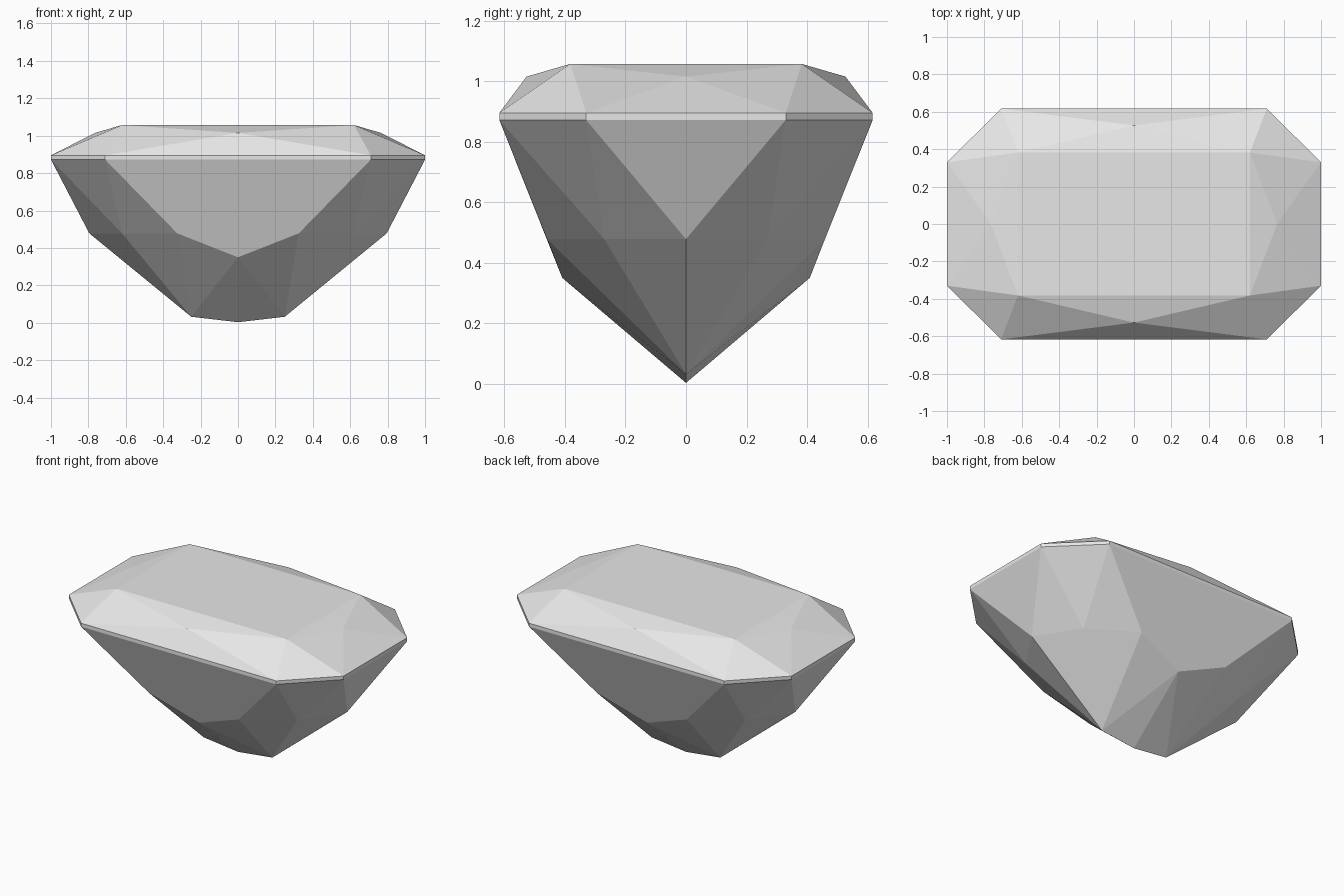
import bpy
import bmesh
import math

cube = bpy.data.objects.get("Cube")
if cube:
    bpy.data.objects.remove(cube, do_unlink=True)

# Corner points of one quarter of the cut stone
POINTS = {
    # flat table on top
    "table_centre": (0, 0, 1.057), "table_long": (0, 0.382, 1.057),
    "table_short": (0.62, 0, 1.057), "table_corner": (0.62, 0.382, 1.057),
    # raised crown points
    "crown_long": (0, 0.527, 1.015), "crown_short": (0.765, 0, 1.015),
    # girdle band
    "top_mid_long": (0, 0.617, 0.895), "top_long": (0.71, 0.617, 0.895),
    "top_short": (1, 0.33, 0.895), "top_mid_short": (1, 0, 0.895),
    "low_mid_long": (0, 0.617, 0.872), "low_long": (0.71, 0.617, 0.872),
    "low_short": (1, 0.33, 0.872), "low_mid_short": (1, 0, 0.872),
    # pavilion and keel
    "belly_long": (0, 0.409, 0.35), "belly_side": (0.325, 0.459, 0.478),
    "belly_corner": (0.62, 0.27, 0.478), "belly_short": (0.795, 0, 0.478),
    "keel_end": (0.25, 0, 0.032), "keel_tip": (0, 0, 0.003),
}

FACETS = [
    # table and crown
    "table_centre table_short table_corner table_long",
    "table_long table_corner crown_long",
    "crown_long table_corner top_long",
    "crown_long top_long top_mid_long",
    "table_corner top_short top_long",
    "table_corner crown_short top_short",
    "table_corner table_short crown_short",
    "crown_short top_mid_short top_short",
    # girdle
    "top_mid_long top_long low_long low_mid_long",
    "top_long top_short low_short low_long",
    "top_short top_mid_short low_mid_short low_short",
    # upper pavilion
    "low_mid_long low_long belly_side belly_long",
    "low_long belly_corner belly_side",
    "low_long low_short belly_corner",
    "low_short belly_short belly_corner",
    "low_short low_mid_short belly_short",
    # lower pavilion
    "belly_long belly_side keel_end",
    "belly_side belly_corner keel_end",
    "belly_corner belly_short keel_end",
    "belly_long keel_end keel_tip",
]

# Build a quarter, mirror it both ways, then join the flat facets
bm = bmesh.new()
verts = {name: bm.verts.new(co) for name, co in POINTS.items()}
for facet in FACETS:
    bm.faces.new([verts[name] for name in facet.split()])
for axis in "XY":
    bmesh.ops.mirror(bm, geom=bm.verts[:] + bm.edges[:] + bm.faces[:],
                     axis=axis, merge_dist=0.0001)
bmesh.ops.remove_doubles(bm, verts=bm.verts[:], dist=0.0001)
bmesh.ops.recalc_face_normals(bm, faces=bm.faces[:])
bmesh.ops.dissolve_limit(bm, angle_limit=math.radians(0.5),
                         verts=bm.verts[:], edges=bm.edges[:])
bmesh.ops.recalc_face_normals(bm, faces=bm.faces[:])

mesh = bpy.data.meshes.new("gemstone")
bm.to_mesh(mesh)
bm.free()
gem = bpy.data.objects.new("gemstone", mesh)
bpy.context.collection.objects.link(gem)

# Plain pale grey stone
grey = bpy.data.materials.new("pale_grey")
grey.use_nodes = True
colour = (0.8, 0.8, 0.8, 1)
grey.diffuse_color = colour
grey.node_tree.nodes["Principled BSDF"].inputs["Base Color"].default_value = colour
mesh.materials.append(grey)
